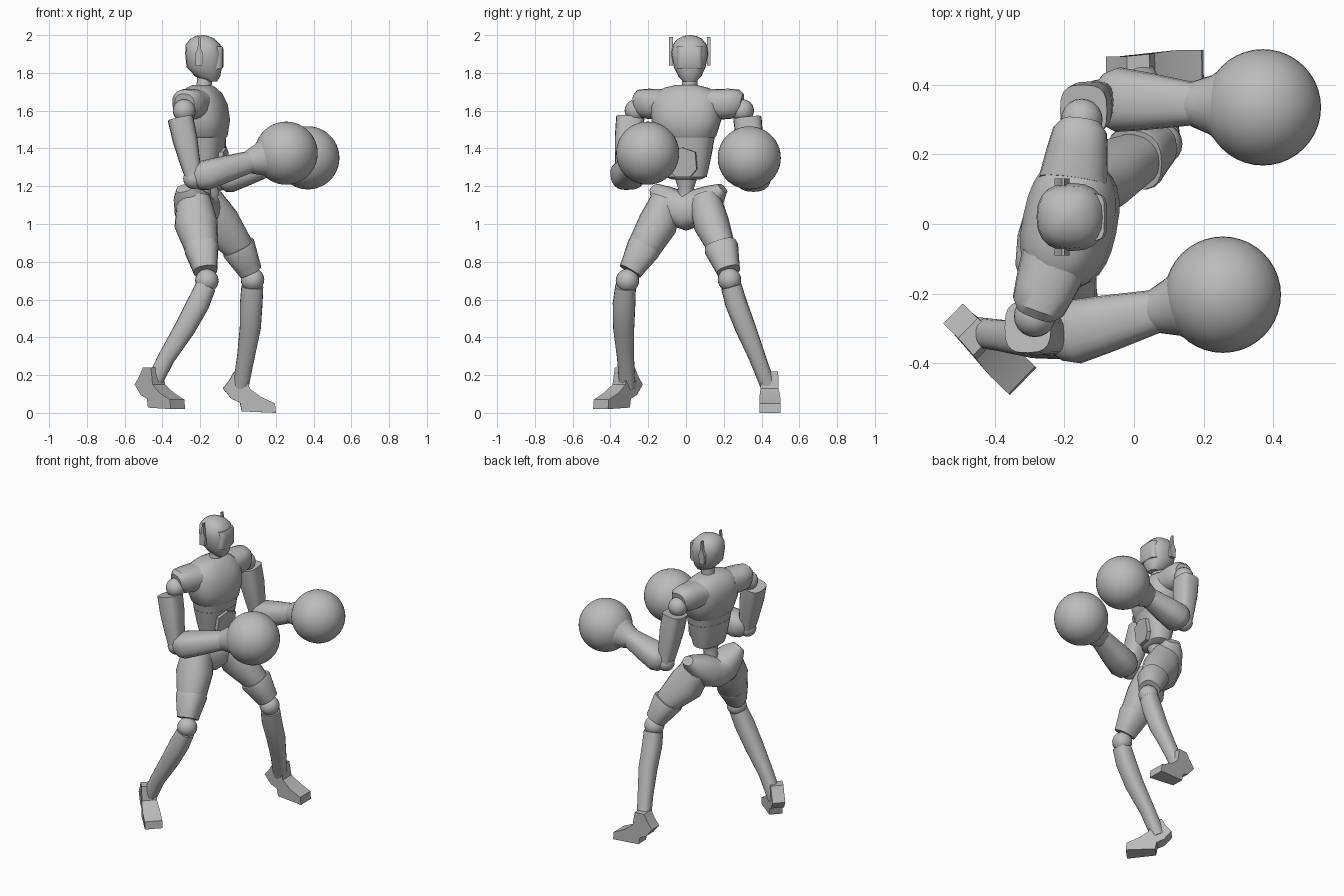
import bpy, bmesh, math
from mathutils import Vector

cube = bpy.data.objects.get("Cube")
if cube:
    bpy.data.objects.remove(cube, do_unlink=True)

GREY = (0.5, 0.5, 0.5, 1)
grey = bpy.data.materials.new("plain grey")
grey.use_nodes = True
grey.diffuse_color = GREY
shader = grey.node_tree.nodes["Principled BSDF"]
shader.inputs["Base Color"].default_value = GREY
UP = Vector((0, 0, 1))


def finish(name, bm, angle=40):
    bmesh.ops.recalc_face_normals(bm, faces=bm.faces)
    mesh = bpy.data.meshes.new(name)
    bm.to_mesh(mesh)
    bm.free()
    mesh.materials.append(grey)
    obj = bpy.data.objects.new(name, mesh)
    bpy.context.collection.objects.link(obj)
    bpy.ops.object.select_all(action='DESELECT')
    obj.select_set(True)
    bpy.context.view_layer.objects.active = obj
    bpy.ops.object.shade_smooth_by_angle(angle=math.radians(angle))
    return obj


def loft(name, rings, ref=(1, 0, 0), axis=None, power=2.0, sides=20, angle=40):
    """Rings are (x, y, z, radius along ref, radius across)."""
    bm = bmesh.new()
    centres = [Vector(r[:3]) for r in rings]
    loops = []
    for i, r in enumerate(rings):
        t = axis or (centres[min(i + 1, len(rings) - 1)] - centres[max(i - 1, 0)])
        t = t.normalized()
        a = Vector(ref)
        a = (a - t * a.dot(t)).normalized()
        b = t.cross(a)
        loop = []
        for k in range(sides):
            ang = math.tau * k / sides
            c, s = math.cos(ang), math.sin(ang)
            c = math.copysign(abs(c) ** (2 / power), c)
            s = math.copysign(abs(s) ** (2 / power), s)
            loop.append(bm.verts.new(centres[i] + a * c * r[3] + b * s * r[4]))
        loops.append(loop)
    for lo, hi in zip(loops, loops[1:]):
        for k in range(sides):
            n = (k + 1) % sides
            bm.faces.new((lo[k], lo[n], hi[n], hi[k]))
    bm.faces.new(loops[0])
    bm.faces.new(loops[-1])
    return finish(name, bm, angle)


def ball(name, centre, radius, seg=20):
    bm = bmesh.new()
    bmesh.ops.create_uvsphere(bm, u_segments=seg, v_segments=seg // 2 + 2, radius=radius)
    bmesh.ops.translate(bm, verts=bm.verts, vec=centre)
    return finish(name, bm)


def slab(name, outline, place):
    """Extrude a 2D outline; place maps (u, v, side) to a point."""
    bm = bmesh.new()
    ends = [[bm.verts.new(place(u, v, side)) for u, v in outline] for side in (-1, 1)]
    for end in ends:
        bm.faces.new(end)
    for k in range(len(outline)):
        n = (k + 1) % len(outline)
        bm.faces.new((ends[0][k], ends[0][n], ends[1][n], ends[1][k]))
    return finish(name, bm, 30)


# Head, neck, visor and ear pieces
HY = 0.02
loft("head", [(x, HY, z, a, b) for z, x, a, b in (
    (1.755, -.14, .03, .035), (1.78, -.16, .065, .06), (1.83, -.178, .094, .084),
    (1.9, -.18, .1, .098), (1.95, -.185, .092, .09), (1.98, -.188, .065, .065),
    (1.995, -.19, .035, .035), (2.0, -.19, .008, .008))], axis=UP, power=2.4)
loft("neck", [(-.185, .01, 1.68, .05, .05), (-.18, HY, 1.72, .04, .042),
              (-.175, HY, 1.81, .04, .042)], axis=UP)
loft("visor", [(-.145, HY, z, a, .068) for z, a in
               ((1.82, .06), (1.83, .067), (1.93, .067), (1.94, .06))], axis=UP, power=5)
EAR = [(-.225, 1.84), (-.19, 1.84), (-.185, 1.9), (-.195, 1.925), (-.2, 1.99),
       (-.207, 1.99), (-.215, 1.925), (-.228, 1.9)]
for word, s in (("left", 1), ("right", -1)):
    slab(word + "_ear_piece", EAR,
         lambda u, v, e: (u, HY + s * (.1 + e * .01), v))

# Torso, turned slightly towards the right
FACE = (.98, -.2, 0)


def torso(name, rows, power=2.5):
    loft(name, [(x, .002, z, d, w) for z, x, d, w in rows], FACE, UP, power, 28)


torso("chest", [(1.455, -.175, .105, .145), (1.465, -.175, .115, .157), (1.55, -.18, .132, .185),
                (1.63, -.19, .13, .19), (1.69, -.195, .105, .17), (1.72, -.195, .075, .12),
                (1.735, -.19, .05, .06)])
torso("waist_band", [(1.41, -.175, .1, .14), (1.46, -.175, .108, .15)])
torso("abdomen", [(1.235, -.175, .05, .075), (1.25, -.175, .07, .108),
                  (1.32, -.175, .088, .124), (1.412, -.175, .102, .142)])
loft("spine", [(-.2, 0, 1.1, .06, .06), (-.185, 0, 1.19, .042, .042),
               (-.175, 0, 1.26, .06, .065)], axis=UP)
HEX = [(-.04, 1.25), (.04, 1.25), (.075, 1.29), (.07, 1.38), (0, 1.405), (-.07, 1.38), (-.075, 1.29)]
slab("belly_plate", HEX, lambda u, v, e: Vector((-.09, -.015, v)) + Vector(
    (.2, .98, 0)) * u + Vector(FACE) * ((v - 1.33) * .14 + .008 + e * .012))

# Arms: shoulder cap, joint, upper arm, elbow, forearm, glove
ARMS = {
    "right": ((-.225, -.1), (-.285, -.265, 1.6), (-.305, -.295, 1.56), (-.235, -.325, 1.24),
              (.065, -.25, 1.33), (.255, -.203, 1.375)),
    "left": ((-.175, .12), (-.15, .3, 1.6), (-.145, .325, 1.56), (-.1, .36, 1.23),
             (.17, .345, 1.315), (.37, .335, 1.35)),
}
for word, (root, joint, top, elbow, wrist, glove) in ARMS.items():
    root, joint = Vector((*root, 1.635)), Vector(joint)
    top, elbow, wrist, glove = map(Vector, (top, elbow, wrist, glove))
    out = (joint - root).normalized()

    def run(a, b, rows):
        return [(*a.lerp(b, f), p, q) for f, p, q in rows]

    loft(word + "_shoulder_cap", run(root, joint + UP * .035, (
        (0, .1, .08), (.5, .088, .083), (.82, .078, .078), (.97, .055, .055))),
        FACE, out, 2.4)
    ball(word + "_shoulder_joint", joint, .06)
    loft(word + "_upper_arm", run(top, elbow, (
        (0, .068, .075), (.35, .066, .072), (.7, .055, .06), (1, .042, .05))), power=3)
    ball(word + "_elbow_joint", elbow, .055)
    loft(word + "_forearm", run(elbow, wrist, (
        (-.03, .035, .045), (.06, .068, .075), (.2, .08, .093), (.5, .073, .083),
        (1.05, .056, .06))), UP, power=2.5)
    loft(word + "_glove_cuff", run(wrist, glove, (
        (-.1, .055, .055), (0, .066, .066), (.25, .085, .085), (.6, .14, .14))), UP)
    ball(word + "_glove", glove, .167, 40)

# Pelvis with raised hip corners
loft("pelvis", [(-.285, -.165, 1.19, .045, .03), (-.265, -.13, 1.15, .08, .065),
                (-.235, -.065, 1.09, .105, .1), (-.215, 0, 1.065, .105, .1),
                (-.195, .065, 1.09, .105, .1), (-.165, .15, 1.15, .08, .065),
                (-.15, .195, 1.19, .045, .03)], FACE, power=2.4, sides=24)

# Legs: thigh, thigh guard, knee, shin
LEGS = {
    "right": ([(-.235, -.1, 1.13, .09, .085), (-.222, -.15, 1.0, .115, .105),
               (-.195, -.22, .88, .09, .09), (-.172, -.295, .75, .06, .06)],
              (-.165, -.31, .7),
              [(-.17, -.32, .67, .054, .055), (-.21, -.328, .58, .06, .06),
               (-.28, -.33, .45, .056, .056), (-.38, -.32, .29, .045, .045),
               (-.455, -.31, .14, .043, .043)]),
    "left": ([(-.17, .1, 1.13, .09, .085), (-.1, .135, 1.0, .115, .095),
              (.0, .185, .88, .082, .075), (.066, .225, .75, .06, .055)],
             (.077, .23, .705),
             [(.076, .24, .67, .058, .055), (.07, .265, .58, .06, .058),
              (.065, .315, .45, .056, .055), (.042, .375, .3, .047, .045),
              (.015, .435, .14, .042, .04)]),
}
for word, (thigh, knee, shin) in LEGS.items():
    loft(word + "_thigh", thigh, power=2.2)
    mid, low = Vector(thigh[2][:3]), Vector(thigh[3][:3])
    loft(word + "_thigh_guard", [(*mid.lerp(low, f), r, r) for f, r in (
        (.0, .088), (.08, .091), (.75, .07), (1, .063))], power=2.6)
    ball(word + "_knee", knee, .062)
    loft(word + "_shin", shin, power=2.4)

# Feet: wedge boots with a raised heel
BOOT = [(-.09, .13), (-.055, .175), (-.03, .22), (.035, .22), (.05, .13), (.11, .085),
        (.185, .05), (.19, 0), (.01, .008), (0, .055), (-.045, .075)]


def foot(name, ankle, heading, base):
    d = Vector((math.cos(heading), math.sin(heading), 0))
    side = Vector((-d.y, d.x, 0))
    slab(name, BOOT, lambda u, v, e: Vector((*ankle, base + v)) + d * u
         + side * e * (.04 + max(0, min(.015, u * .15))))


foot("left_foot", (.01, .442), math.radians(1), 0)
foot("right_foot", (-.455, -.32), math.radians(-44), .02)
